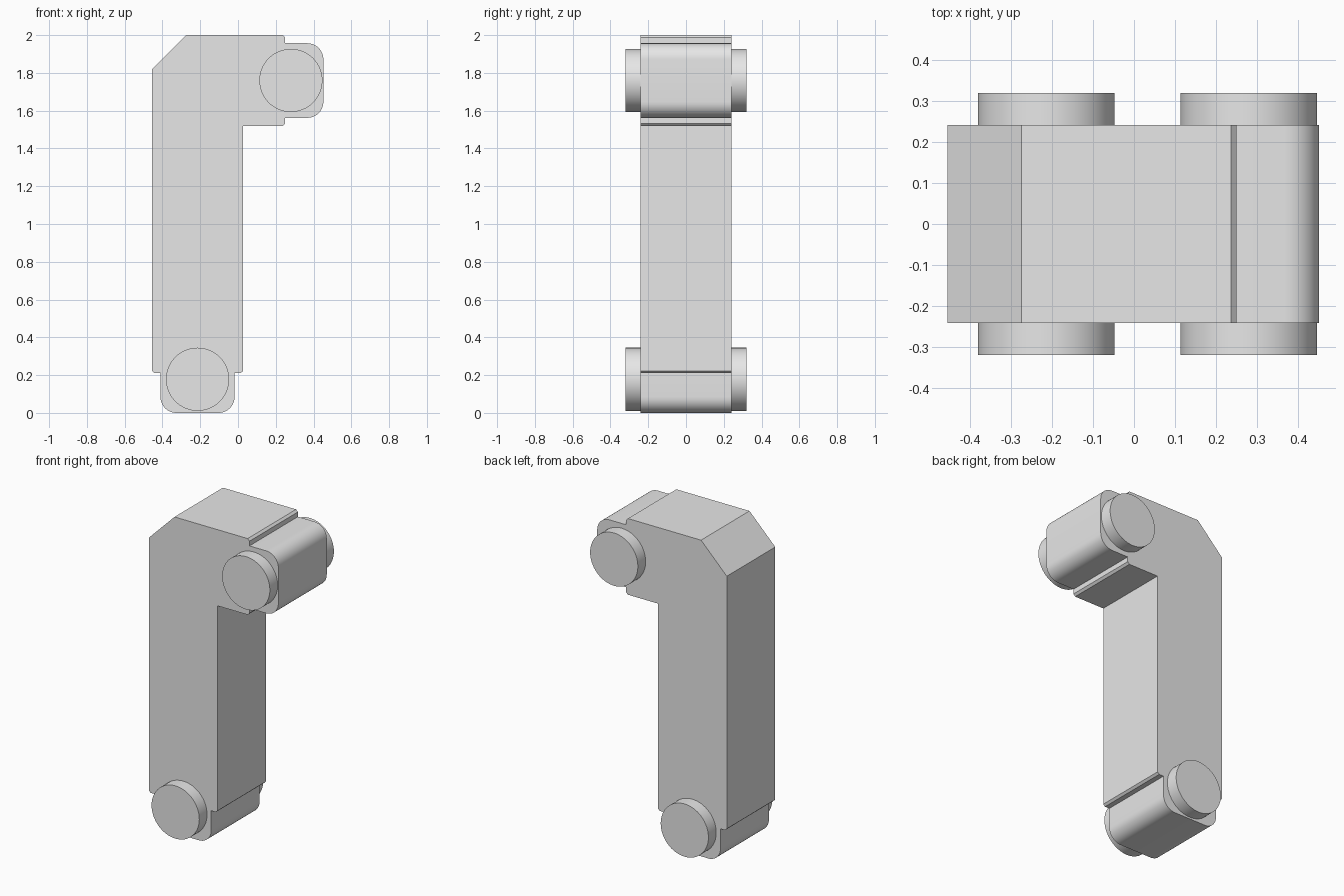
import bpy
import bmesh
from math import cos, sin, radians
from mathutils import Matrix

HALF_DEPTH = 0.242
PIN_HALF = 0.32
PIN_RADIUS = 0.167

cube = bpy.data.objects.get("Cube")
if cube:
    bpy.data.objects.remove(cube, do_unlink=True)

# Plain grey for every part
grey = bpy.data.materials.new("light grey")
grey.use_nodes = True
grey.diffuse_color = (0.8, 0.8, 0.8, 1)
grey.node_tree.nodes["Principled BSDF"].inputs["Base Color"].default_value = (0.8, 0.8, 0.8, 1)


def finish(name, bm):
    """Turn a bmesh into a grey object with smooth curves and sharp edges."""
    bmesh.ops.recalc_face_normals(bm, faces=bm.faces)
    mesh = bpy.data.meshes.new(name)
    bm.to_mesh(mesh)
    bm.free()
    mesh.materials.append(grey)
    obj = bpy.data.objects.new(name, mesh)
    bpy.context.collection.objects.link(obj)
    bpy.ops.object.select_all(action='DESELECT')
    obj.select_set(True)
    bpy.context.view_layer.objects.active = obj
    bpy.ops.object.shade_smooth_by_angle(angle=radians(30))
    return obj


def arc(x, z, r, start, steps=10):
    """Clockwise quarter circle around (x, z), from the start angle."""
    angles = [radians(start - 90 * i / steps) for i in range(steps + 1)]
    return [(x + r * cos(a), z + r * sin(a)) for a in angles]


# Bent arm: clockwise side profile with a rounded tongue at each end
r = 0.085
profile = [(-0.455, 1.82), (-0.275, 2.0), (0.237, 2.0), (0.25, 1.987), (0.25, 1.957)]
profile += arc(0.452 - r, 1.957 - r, r, 90)
profile += arc(0.452 - r, 1.562 + r, r, 0)
profile += [(0.25, 1.562), (0.25, 1.531), (0.237, 1.518), (0.027, 1.518),
            (0.027, 0.222), (0.014, 0.21), (-0.018, 0.21)]
profile += arc(-0.018 - r, r, r, 0)
profile += arc(-0.411 + r, r, r, -90)
profile += [(-0.411, 0.21), (-0.442, 0.21), (-0.455, 0.222)]

bm = bmesh.new()
face = bm.faces.new([bm.verts.new((x, -HALF_DEPTH, z)) for x, z in profile])
side = bmesh.ops.extrude_face_region(bm, geom=[face])
moved = [v for v in side["geom"] if isinstance(v, bmesh.types.BMVert)]
bmesh.ops.translate(bm, verts=moved, vec=(0, 2 * HALF_DEPTH, 0))
finish("bent_arm", bm)

# Round joint pins running through both ends
for name, x, z in (("lower_pin", -0.214, 0.178), ("upper_pin", 0.28, 1.76)):
    bm = bmesh.new()
    place = Matrix.Translation((x, 0, z)) @ Matrix.Rotation(radians(90), 4, 'X')
    bmesh.ops.create_cone(bm, cap_ends=True, segments=64, radius1=PIN_RADIUS,
                          radius2=PIN_RADIUS, depth=2 * PIN_HALF, matrix=place)
    finish(name, bm)
